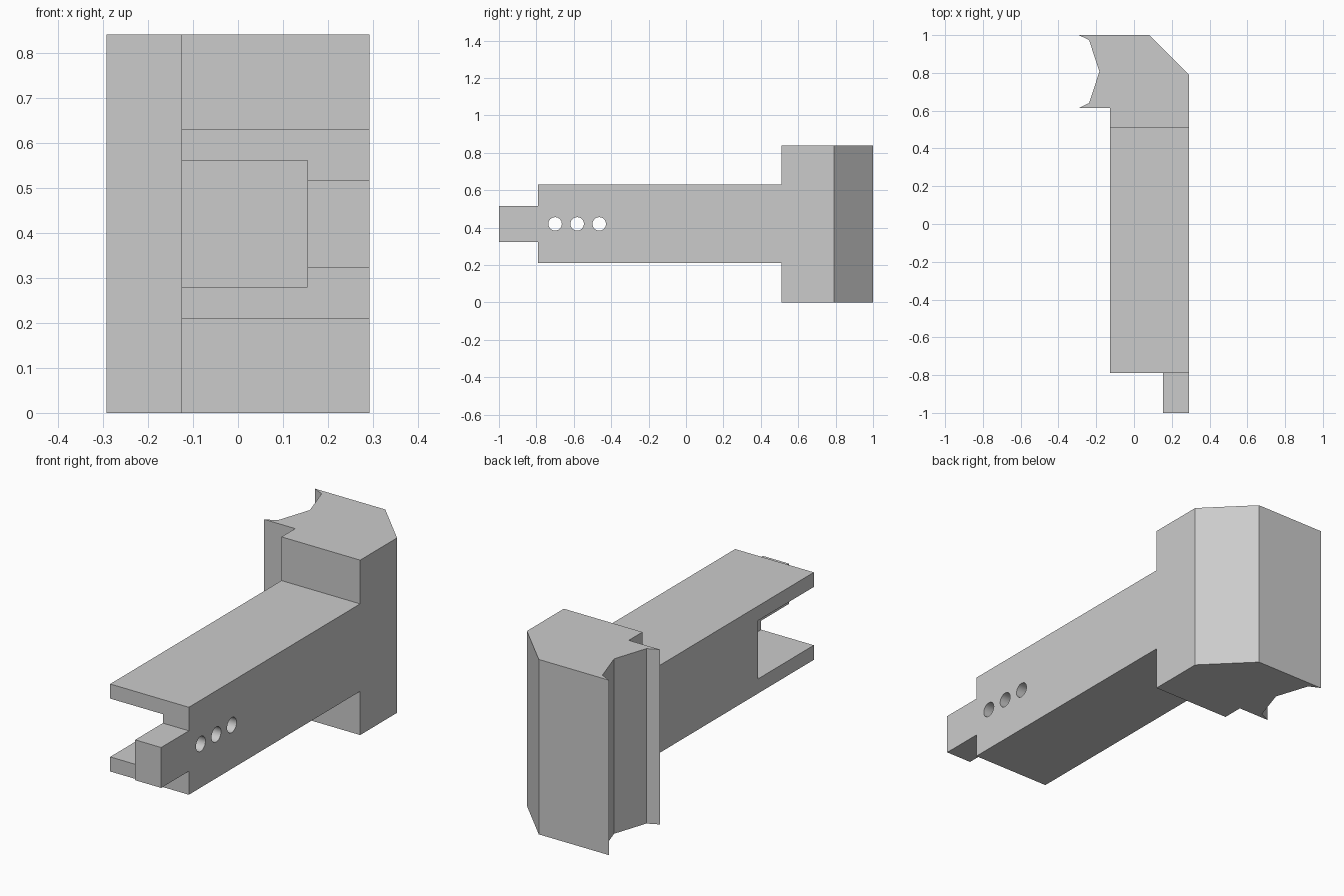
import bpy
import bmesh
import math
from mathutils import Matrix, Vector

cube = bpy.data.objects.get("Cube")
if cube:
    bpy.data.objects.remove(cube, do_unlink=True)

grey = bpy.data.materials.new("plain grey")
grey.use_nodes = True
colour = (0.6, 0.6, 0.6, 1.0)
grey.diffuse_color = colour
grey.node_tree.nodes["Principled BSDF"].inputs["Base Color"].default_value = colour


def make_object(name, bm):
    bmesh.ops.recalc_face_normals(bm, faces=bm.faces)
    mesh = bpy.data.meshes.new(name)
    bm.to_mesh(mesh)
    bm.free()
    mesh.materials.append(grey)
    obj = bpy.data.objects.new(name, mesh)
    bpy.context.collection.objects.link(obj)
    return obj


def prism(name, points, direction):
    """Extrude a closed outline of 3D points along a direction."""
    bm = bmesh.new()
    face = bm.faces.new([bm.verts.new(p) for p in points])
    result = bmesh.ops.extrude_face_region(bm, geom=[face], use_keep_orig=True)
    verts = [v for v in result["geom"] if isinstance(v, bmesh.types.BMVert)]
    bmesh.ops.translate(bm, verts=verts, vec=Vector(direction))
    return make_object(name, bm)


def combine(target, tool, operation):
    """Apply a boolean and remove the helper."""
    tool.hide_render = True
    mod = target.modifiers.new(operation.lower(), "BOOLEAN")
    mod.operation = operation
    mod.solver = "EXACT"
    mod.object = tool
    bpy.ops.object.select_all(action="DESELECT")
    bpy.context.view_layer.objects.active = target
    target.select_set(True)
    bpy.ops.object.modifier_apply(modifier=mod.name)
    bpy.data.objects.remove(tool, do_unlink=True)


RIGHT, LEFT, INNER = 0.292, -0.126, 0.154
MID = 0.42

# Plan outline: tab, arm, chamfered head and concave end
plan = [(INNER, -1), (RIGHT, -1), (RIGHT, 0.79), (0.082, 1), (-0.292, 1),
        (-0.238, 0.974), (-0.183, 0.807), (-0.238, 0.64), (-0.292, 0.614),
        (LEFT, 0.614), (LEFT, -0.79), (INNER, -0.79)]
body = prism("bracket_arm", [(x, y, 0) for x, y in plan], (0, 0, 2 * MID))

# Side outline, mirrored about the middle height: head, arm and tab steps
upper = [(-1.1, 0.097), (-0.79, 0.097), (-0.79, 0.21), (0.51, 0.21),
         (0.51, 0.6), (1.1, 0.6)]
side = [(y, MID + h) for y, h in upper] + [(y, MID - h) for y, h in reversed(upper)]
combine(body, prism("side_helper", [(-0.5, y, z) for y, z in side], (1, 0, 0)), "INTERSECT")

# Open pocket in the arm end
pocket = [(-0.5, -0.9), (INNER, -0.9), (INNER, -0.366), (-0.5, -0.366)]
combine(body, prism("pocket_helper", [(x, y, MID - 0.14) for x, y in pocket],
                    (0, 0, 0.28)), "DIFFERENCE")

# Three pin holes through the remaining wall
holes = bmesh.new()
for y in (-0.7, -0.582, -0.464):
    place = Matrix.Translation((0.23, y, MID)) @ Matrix.Rotation(math.pi / 2, 4, "Y")
    bmesh.ops.create_cone(holes, cap_ends=True, segments=32, radius1=0.036,
                          radius2=0.036, depth=0.3, matrix=place)
combine(body, make_object("hole_helper", holes), "DIFFERENCE")

bpy.ops.object.shade_smooth_by_angle(angle=math.radians(20))
